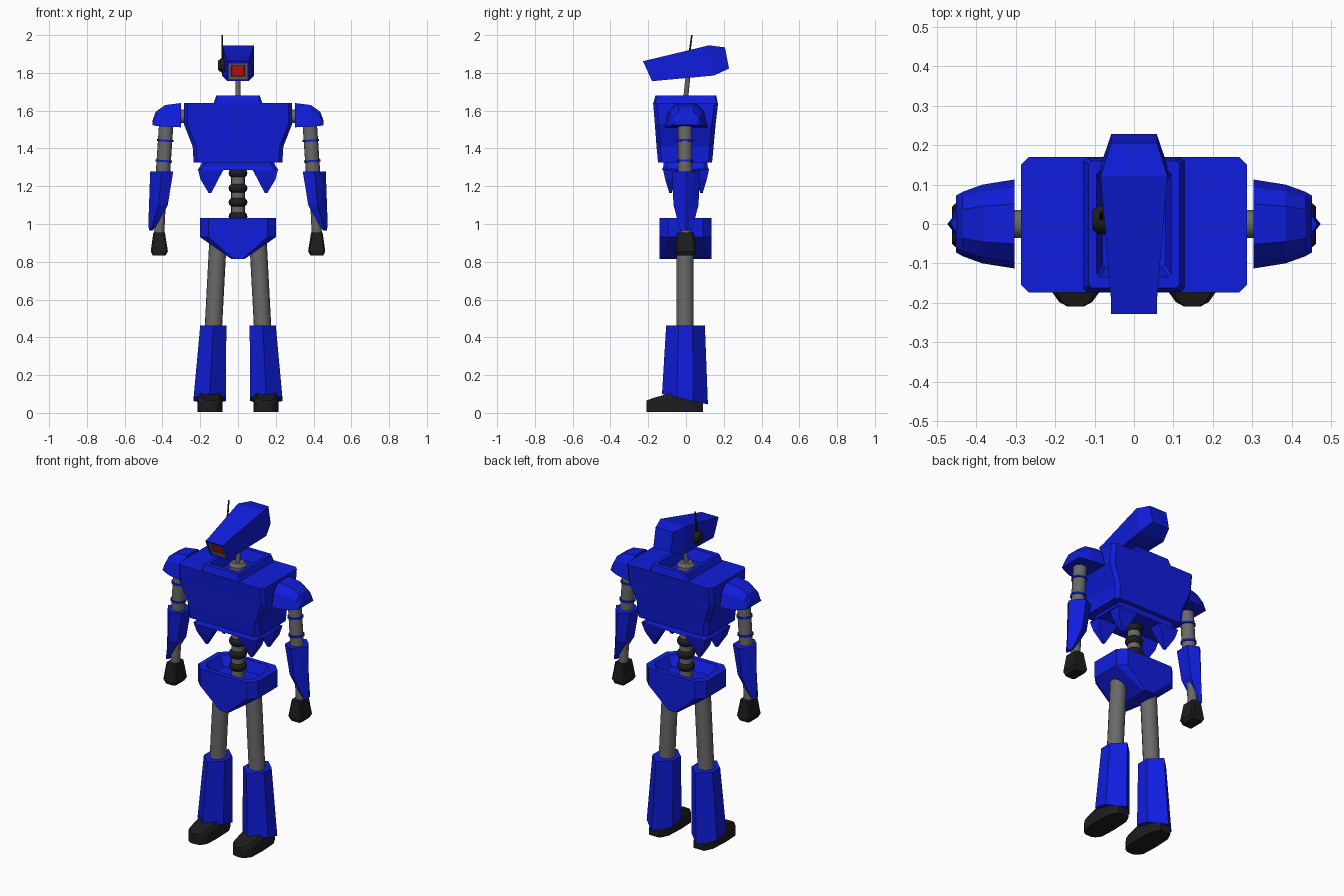
import bpy, bmesh, math
from mathutils import Vector

if "Cube" in bpy.data.objects:
    bpy.data.objects.remove(bpy.data.objects["Cube"])


def material(name, rgb):
    m = bpy.data.materials.new(name)
    m.diffuse_color = (*rgb, 1)
    m.use_nodes = True
    m.node_tree.nodes["Principled BSDF"].inputs["Base Color"].default_value = m.diffuse_color
    return m


BLUE = material("blue_paint", (0.005, 0.012, 0.72))
BLACK = material("black_rubber", (0.012, 0.012, 0.012))
GREY = material("grey_metal", (0.14, 0.14, 0.14))
RED = material("red_glass", (0.8, 0.01, 0.005))


def loft(name, rings, mat=GREY, smooth=False):
    """Skin a list of equal-length rings and cap both ends."""
    bm = bmesh.new()
    vs = [[bm.verts.new(p) for p in r] for r in rings]
    n = len(rings[0])
    for a, b in zip(vs, vs[1:]):
        for i in range(n):
            j = (i + 1) % n
            bm.faces.new((a[i], a[j], b[j], b[i]))
    bm.faces.new(vs[0])
    bm.faces.new(vs[-1])
    bmesh.ops.recalc_face_normals(bm, faces=bm.faces)
    me = bpy.data.meshes.new(name)
    bm.to_mesh(me)
    bm.free()
    ob = bpy.data.objects.new(name, me)
    bpy.context.collection.objects.link(ob)
    me.materials.append(mat)
    if smooth:
        bpy.ops.object.select_all(action='DESELECT')
        ob.select_set(True)
        bpy.context.view_layer.objects.active = ob
        bpy.ops.object.shade_smooth_by_angle(angle=math.radians(40))
    return ob


def rod(name, p0, p1, profile, mat=GREY, n=16):
    """Round part from p0 to p1; profile is (fraction along, radius)."""
    p0, p1 = Vector(p0), Vector(p1)
    q = (p1 - p0).to_track_quat('Z', 'Y')
    rings = [[p0.lerp(p1, t) + q @ Vector((r * math.cos(a), r * math.sin(a), 0))
              for a in (2 * math.pi * i / n for i in range(n))] for t, r in profile]
    return loft(name, rings, mat, True)


def rect(x0, x1, y0, y1, z, c):
    """Horizontal rectangle with cut corners."""
    return [(x0 + c, y0, z), (x1 - c, y0, z), (x1, y0 + c, z), (x1, y1 - c, z),
            (x1 - c, y1, z), (x0 + c, y1, z), (x0, y1 - c, z), (x0, y0 + c, z)]


def slab(hw, top, bottom):
    """Upright cross-section of the head, from (y, z) at top and bottom."""
    return [(-hw, *top), (hw, *top), (hw, *bottom), (-hw, *bottom)]


def flip(rings, s):
    return [[(s * x, y, z) for x, y, z in r] for r in rings]


# Chest with raised collar and sunken neck well
loft("chest", [
    rect(-.235, .235, -.148, .138, 1.325, .02),
    rect(-.24, .24, -.156, .146, 1.41, .02),
    rect(-.287, .287, -.165, .157, 1.53, .02),
    rect(-.287, .287, -.174, .17, 1.64, .02),
    rect(-.128, .128, -.172, .168, 1.641, .008),
    rect(-.115, .115, -.162, .16, 1.68, .008),
    rect(-.095, .095, -.135, .135, 1.68, .008),
    rect(-.08, .08, -.11, .11, 1.62, .008)], BLUE)

# Waist plate and hanging points
loft("waist_plate", [rect(-.19, .19, -.12, .115, 1.33, .02),
                     rect(-.2, .2, -.12, .115, 1.305, .02),
                     rect(-.215, .215, -.127, .122, 1.285, .02)], BLUE)
for s in (1, -1):
    for f in (1, -1):
        rings = [[(x0, -y0, z), (x1, -y0, z), (x1, -y1, z), (x0, -y1, z)]
                 for x0, x1, y0, y1, z in ((.075, .212, .122, .045, 1.29),
                                           (.105, .198, .11, .055, 1.235),
                                           (.142, .155, .088, .075, 1.163))]
        loft("waist_point", [[(s * x, f * y, z) for x, y, z in r] for r in rings], BLUE)

# Spine with rubber beads
rod("spine", (0, 0, .96), (0, 0, 1.3), [(0, .036), (1, .036)])
for z in (1.04, 1.115, 1.19, 1.27):
    rod("spine_bead", (0, 0, z - .022), (0, 0, z + .022),
        [(0, .036), (.2, .046), (.5, .05), (.8, .046), (1, .036)], BLACK)

# Pelvis bowl
loft("pelvis", [
    rect(-.035, .035, -.14, .134, .815, .01),
    rect(-.2, .2, -.14, .134, .93, .045),
    rect(-.2, .2, -.14, .134, 1.032, .045),
    rect(-.165, .165, -.11, .105, 1.032, .04),
    rect(-.13, .13, -.08, .08, .975, .03)], BLUE)

# Neck
rod("neck_base", (0, 0, 1.61), (0, 0, 1.665), [(0, .05), (.7, .05), (1, .035)])
rod("neck", (0, -.005, 1.63), (0, .015, 1.83), [(0, .013), (1, .013)])

# Head: hooded camera box, hollow at the front
loft("head", [
    slab(.046, (-.175, 1.852), (-.135, 1.775)),
    slab(.05, (-.222, 1.851), (-.181, 1.768)),
    slab(.058, (-.228, 1.862), (-.18, 1.757)),
    slab(.059, (-.185, 1.872), (-.16, 1.758)),
    slab(.085, (.122, 1.946), (.148, 1.786)),
    slab(.058, (.206, 1.935), (.228, 1.823))], BLUE)
loft("lens_frame", [slab(.047, (-.17, 1.85), (-.13, 1.773)),
                    slab(.05, (-.219, 1.852), (-.18, 1.768)),
                    slab(.034, (-.214, 1.84), (-.184, 1.782)),
                    slab(.034, (-.195, 1.843), (-.165, 1.784))])
loft("lens", [slab(.035, (-.18, 1.845), (-.15, 1.782)),
              slab(.033, (-.205, 1.842), (-.176, 1.783))], RED)

# Ear disc and antenna
rod("ear_disc", (-.065, .01, 1.84), (-.106, .01, 1.84),
    [(0, .037), (.6, .037), (1, .024)], BLACK)
rod("antenna", (-.083, .01, 1.84), (-.083, .031, 2.0), [(0, .006), (1, .004)], BLACK, 8)


def arch(x, hw, top, low):
    """Shoulder cross-section."""
    h = top - low
    return [(x, -hw, low), (x, -hw * .83, low + h * .65), (x, -hw * .45, top),
            (x, hw * .45, top), (x, hw * .83, low + h * .65), (x, hw, low)]


def shell(x0, x1, hy, z, ridge):
    """Forearm cross-section with a ridge along its outer side."""
    m = (x0 + x1) / 2
    return [(x0, -hy * .6, z), (m, -hy, z), (x1 - ridge, -hy * .55, z), (x1, 0, z),
            (x1 - ridge, hy * .55, z), (m, hy, z), (x0, hy * .6, z)]


def greave(x0, x1, y0, y1, zf, zb):
    """Six-sided shin cross-section, ridged at front and back."""
    m, d = (x0 + x1) / 2, y1 - y0
    return [(x, y0 + d * t, zf + (zb - zf) * t) for x, t in (
        (m, 0), (x1, .32), (x1, .68), (m, 1), (x0, .68), (x0, .32))]


for s in (1, -1):
    # Shoulder
    rod("shoulder_axle", (s * .26, 0, 1.57), (s * .36, 0, 1.57), [(0, .036), (1, .036)])
    loft("shoulder_guard", flip([arch(.303, .113, 1.64, 1.512), arch(.385, .1, 1.63, 1.515),
                                 arch(.435, .082, 1.595, 1.52),
                                 arch(.452, .072, 1.55, 1.523)], s), BLUE)
    # Upper arm and its bands
    a, b = Vector((s * .378, -.005, 1.56)), Vector((s * .402, -.005, 1.2))
    rod("upper_arm", a, b, [(0, .038), (1, .038)])
    for t in (.33, .63):
        rod("arm_band", a.lerp(b, t - .015), a.lerp(b, t + .015), [(0, .044), (1, .044)], BLUE)
    # Forearm, wrist and hand
    loft("forearm", flip([shell(.343, .465, .075, 1.278, .025),
                          shell(.372, .471, .066, 1.1, .025),
                          shell(.415, .474, .045, 1.02, .02),
                          shell(.45, .472, .028, .965, .01)], s), BLUE)
    rod("wrist", (s * .41, 0, 1.1), (s * .418, 0, .93), [(0, .027), (1, .027)])
    loft("hand", flip([rect(.387, .448, -.048, .042, .955, .008),
                       rect(.371, .462, -.058, .052, .855, .008),
                       rect(.385, .45, -.052, .047, .832, .008)], s), BLACK)
    # Leg
    rod("thigh", (s * .104, -.005, .95), (s * .132, -.005, .42), [(0, .046), (1, .046)])
    loft("shin", flip([greave(.062, .2, -.105, .1, .462, .462),
                       greave(.063, .235, -.127, .116, .1, .045)], s), BLUE)
    # Foot, heel to toe
    foot = [(.09, .035, .06), (.04, .06, .1), (-.07, .066, .108),
            (-.17, .062, .08), (-.198, .042, .07), (-.21, .02, .065)]
    loft("foot", flip([[(.148 - w, y, .006), (.148 + w, y, .006), (.148 + w, y, h * .75),
                        (.148 + w * .8, y, h), (.148 - w * .8, y, h), (.148 - w, y, h * .75)]
                       for y, w, h in foot], s), BLACK)
